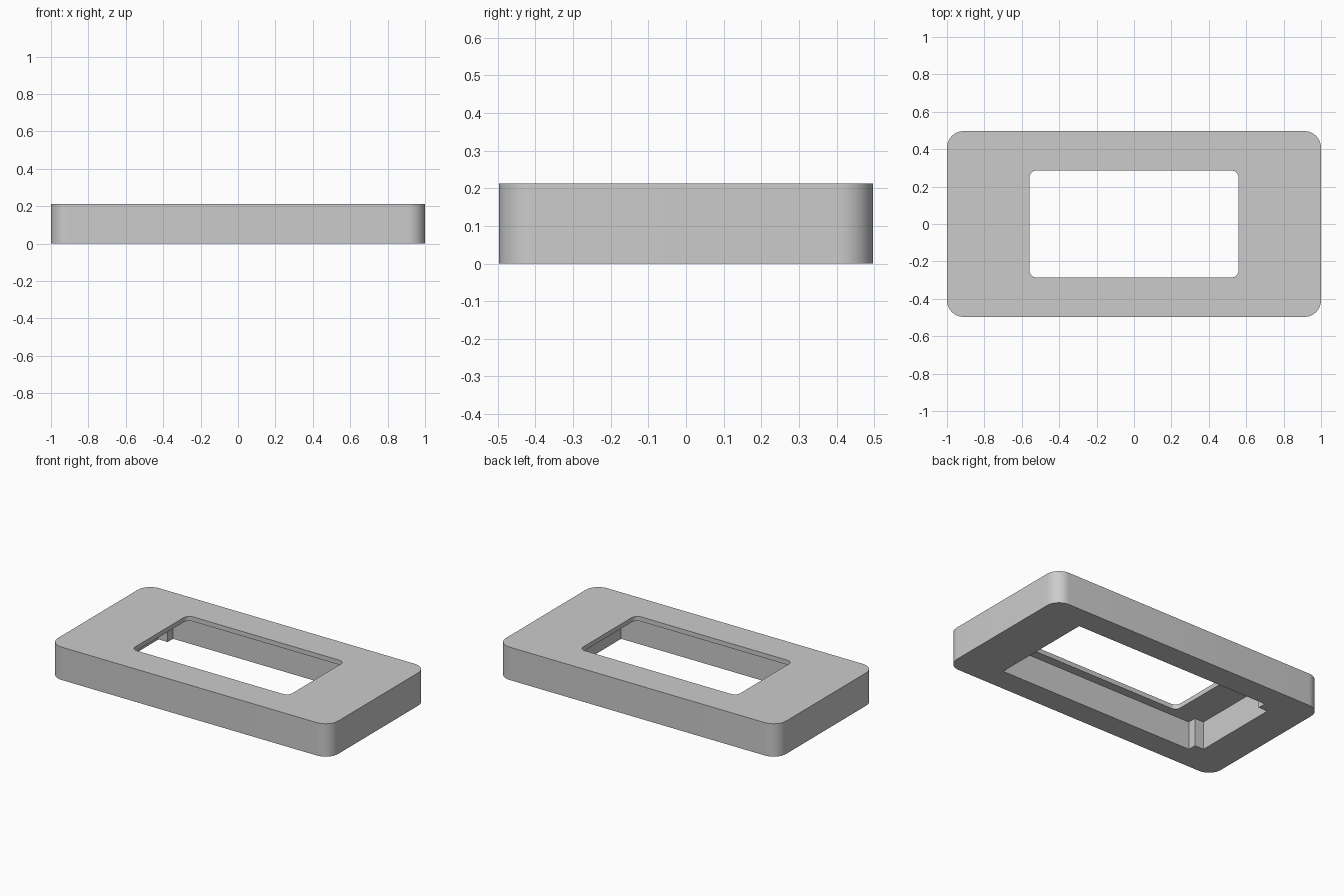
import bpy
import bmesh
from math import cos, sin, pi

HEIGHT = 0.212
LIP = 0.03

default = bpy.data.objects.get("Cube")
if default:
    bpy.data.objects.remove(default, do_unlink=True)

grey = bpy.data.materials.new("plain grey")
grey.use_nodes = True
grey.diffuse_color = (0.6, 0.6, 0.6, 1)
grey.node_tree.nodes["Principled BSDF"].inputs["Base Color"].default_value = (0.6, 0.6, 0.6, 1)


def rounded_rectangle(half_x, half_y, radius, steps):
    """Outline of a rectangle with rounded corners, anticlockwise."""
    points = []
    for corner, (sx, sy) in enumerate([(1, 1), (-1, 1), (-1, -1), (1, -1)]):
        for i in range(steps + 1):
            a = (corner + i / steps) * pi / 2
            points.append((sx * (half_x - radius) + radius * cos(a),
                           sy * (half_y - radius) + radius * sin(a)))
    return points


def prism(name, outline, bottom, top):
    """Solid made by raising a flat outline."""
    bm = bmesh.new()
    base = bm.faces.new([bm.verts.new((x, y, bottom)) for x, y in outline])
    raised = bmesh.ops.extrude_face_region(bm, geom=[base])["geom"]
    verts = [v for v in raised if isinstance(v, bmesh.types.BMVert)]
    bmesh.ops.translate(bm, verts=verts, vec=(0, 0, top - bottom))
    bmesh.ops.recalc_face_normals(bm, faces=bm.faces)
    mesh = bpy.data.meshes.new(name)
    bm.to_mesh(mesh)
    bm.free()
    mesh.materials.append(grey)
    obj = bpy.data.objects.new(name, mesh)
    bpy.context.collection.objects.link(obj)
    return obj


# Outer block with rounded upright corners
frame = prism("bezel_frame", rounded_rectangle(1, 0.497, 0.09, 12), 0, HEIGHT)

# Window through the top lip
window = prism("window_cutter", rounded_rectangle(0.56, 0.286, 0.04, 8), -0.1, HEIGHT + 0.1)

# Pocket from below, with a narrower extension at one end
half = [(0.703, 0.343), (-0.703, 0.343), (-0.703, 0.288), (-0.768, 0.288)]
pocket_outline = half + [(x, -y) for x, y in reversed(half)]
pocket = prism("pocket_cutter", pocket_outline, -0.1, HEIGHT - LIP)

# Cut both openings
bpy.context.view_layer.objects.active = frame
for cutter in (pocket, window):
    cutter.hide_render = True
    cut = frame.modifiers.new(cutter.name, "BOOLEAN")
    cut.operation = "DIFFERENCE"
    cut.solver = "EXACT"
    cut.object = cutter
    bpy.ops.object.modifier_apply(modifier=cut.name)
    bpy.data.objects.remove(cutter, do_unlink=True)

# Smooth the rounded corners, keep edges crisp
bpy.ops.object.select_all(action="DESELECT")
frame.select_set(True)
bpy.ops.object.shade_smooth_by_angle(angle=pi / 6)
